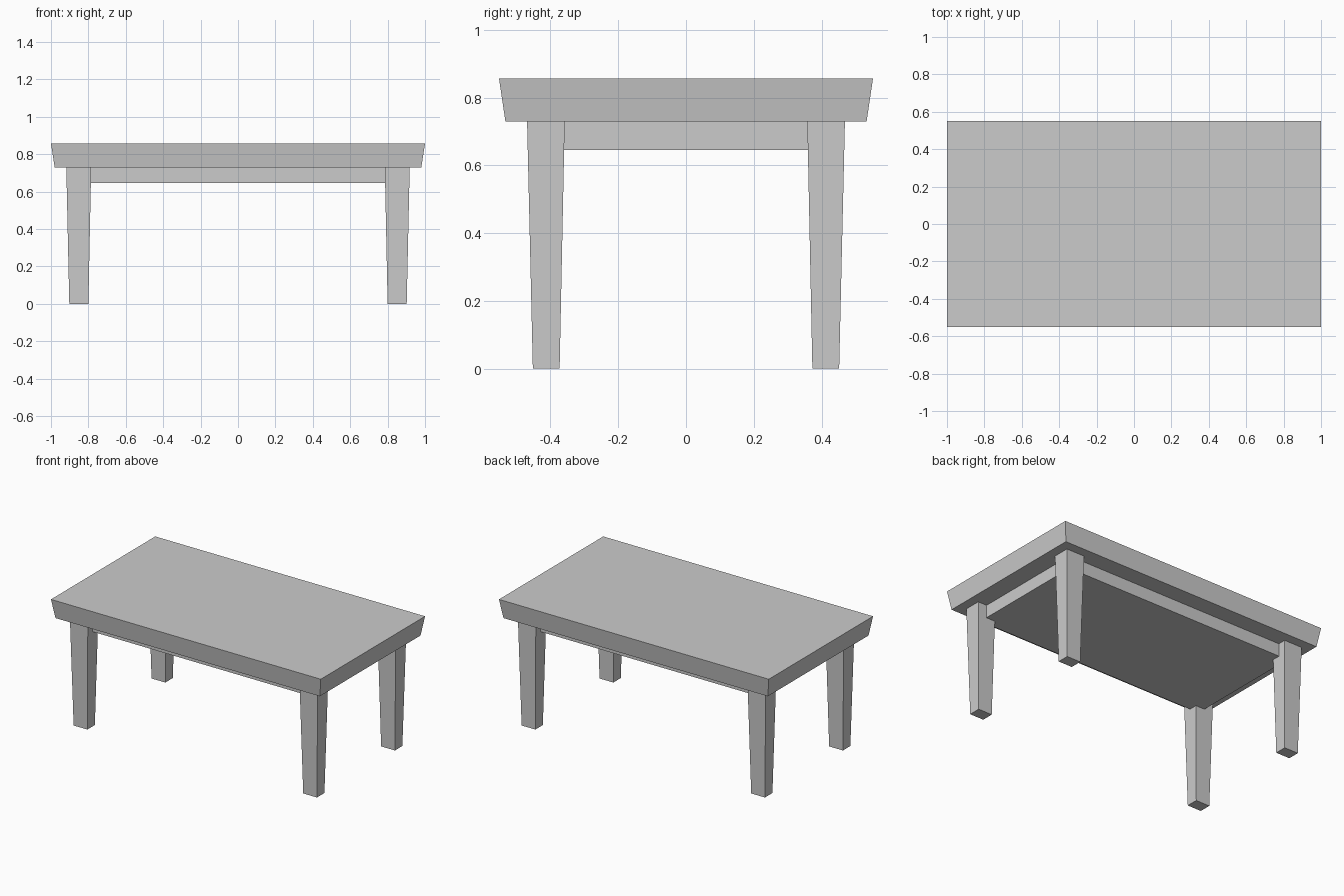
import bpy
import bmesh

cube = bpy.data.objects.get("Cube")
if cube:
    bpy.data.objects.remove(cube, do_unlink=True)

grey = bpy.data.materials.new("plain_grey")
grey.use_nodes = True
colour = (0.6, 0.6, 0.6, 1)
grey.diffuse_color = colour
grey.node_tree.nodes["Principled BSDF"].inputs["Base Color"].default_value = colour


def tapered_box(name, bottom, top, z0, z1):
    """Box whose bottom and top are (x0, x1, y0, y1) rectangles."""
    bm = bmesh.new()
    rings = []
    for (x0, x1, y0, y1), z in ((bottom, z0), (top, z1)):
        corners = ((x0, y0), (x1, y0), (x1, y1), (x0, y1))
        rings.append([bm.verts.new((x, y, z)) for x, y in corners])
    low, high = rings
    bm.faces.new(low[::-1])
    bm.faces.new(high)
    for i in range(4):
        j = (i + 1) % 4
        bm.faces.new((low[i], low[j], high[j], high[i]))
    bmesh.ops.recalc_face_normals(bm, faces=bm.faces)
    mesh = bpy.data.meshes.new(name)
    bm.to_mesh(mesh)
    bm.free()
    mesh.materials.append(grey)
    obj = bpy.data.objects.new(name, mesh)
    bpy.context.collection.objects.link(obj)
    return obj


def centred(hx, hy):
    return (-hx, hx, -hy, hy)


UNDERSIDE = 0.73

# Table top, flaring outwards towards its upper face
tapered_box("table_top", centred(0.98, 0.533), centred(1, 0.552), UNDERSIDE, 0.857)

# Solid apron block under the top
tapered_box("apron", centred(0.853, 0.415), centred(0.853, 0.415), 0.645, UNDERSIDE)

# Four tapered legs
for side, sx in (("left", 1), ("right", -1)):
    for end, sy in (("front", -1), ("back", 1)):
        foot = (sx * 0.8, sx * 0.902, sy * 0.373, sy * 0.452)
        head = (sx * 0.785, sx * 0.918, sy * 0.358, sy * 0.469)
        tapered_box(f"{end}_{side}_leg", foot, head, 0, UNDERSIDE)
